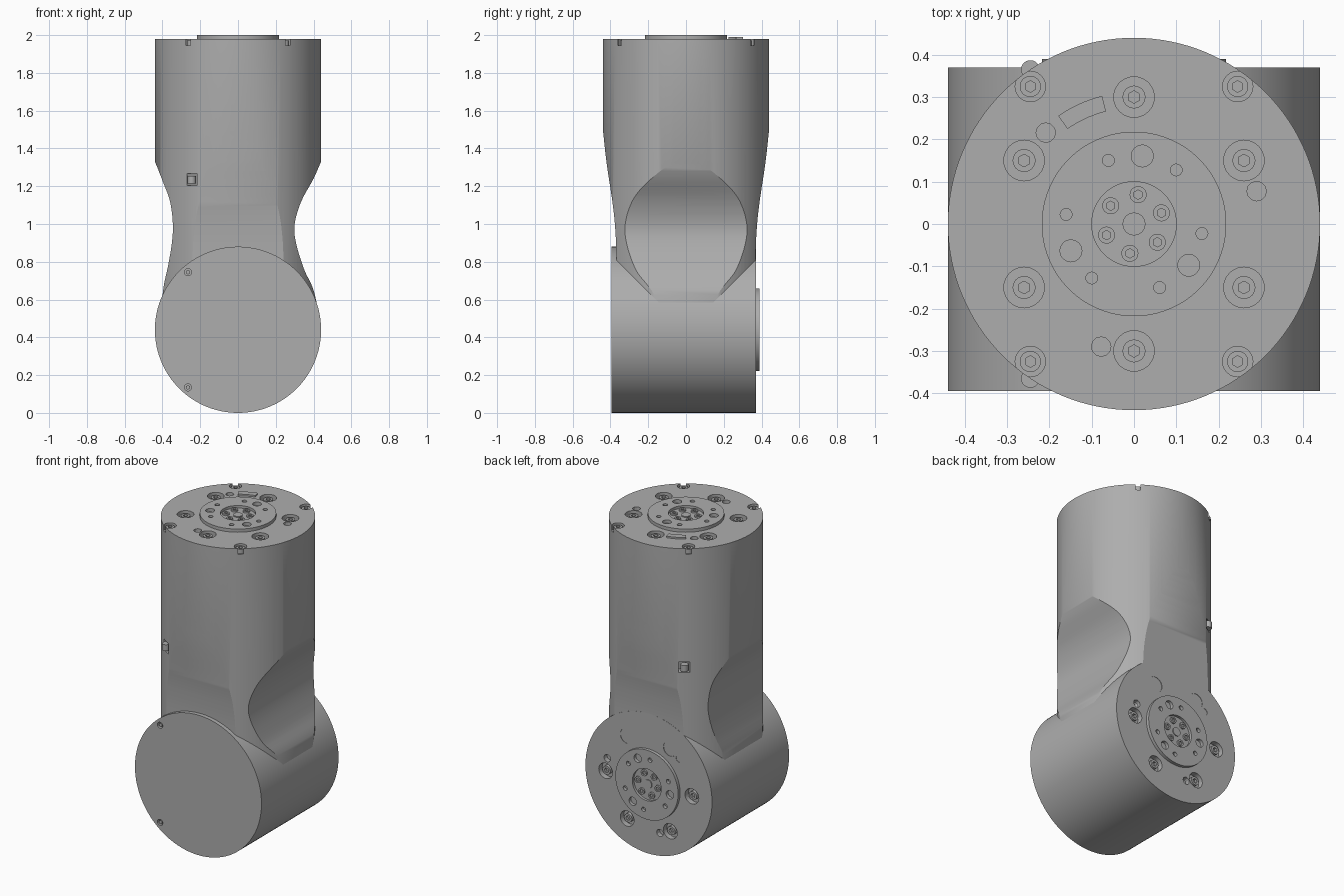
import bpy, bmesh
from math import radians, cos, sin, pi
from mathutils import Matrix, Vector

if "Cube" in bpy.data.objects:
    bpy.data.objects.remove(bpy.data.objects["Cube"], do_unlink=True)

grey = bpy.data.materials.new("machined grey")
grey.use_nodes = True
COLOUR = (0.42, 0.42, 0.42, 1)
grey.diffuse_color = COLOUR
grey.node_tree.nodes["Principled BSDF"].inputs["Base Color"].default_value = COLOUR


def make(name, bm):
    bmesh.ops.recalc_face_normals(bm, faces=bm.faces[:])
    mesh = bpy.data.meshes.new(name)
    bm.to_mesh(mesh)
    bm.free()
    mesh.materials.append(grey)
    ob = bpy.data.objects.new(name, mesh)
    bpy.context.collection.objects.link(ob)
    return ob


def add_cyl(bm, r, z0, z1, x=0, y=0, seg=24, frame=Matrix()):
    bmesh.ops.create_cone(bm, cap_ends=True, segments=seg, radius1=r, radius2=r, depth=z1 - z0,
                          matrix=frame @ Matrix.Translation((x, y, (z0 + z1) / 2)))


def cylinder(name, *args, **kw):
    bm = bmesh.new()
    add_cyl(bm, *args, **kw)
    return make(name, bm)


def extrude(name, outline, direction):
    """Extrude a closed outline symmetrically along a direction."""
    bm = bmesh.new()
    step = Vector(direction)
    face = bm.faces.new([bm.verts.new(Vector(p) - step) for p in outline])
    new = bmesh.ops.extrude_face_region(bm, geom=[face])["geom"]
    bmesh.ops.translate(bm, vec=step * 2, verts=[v for v in new if isinstance(v, bmesh.types.BMVert)])
    return make(name, bm)


def boolean(ob, tool, operation):
    """Apply a boolean and discard the tool."""
    tool.hide_render = True
    mod = ob.modifiers.new("cut", 'BOOLEAN')
    mod.operation, mod.object, mod.solver = operation, tool, 'EXACT'
    bpy.context.view_layer.objects.active = ob
    bpy.ops.object.modifier_apply(modifier=mod.name)
    bpy.data.objects.remove(tool, do_unlink=True)


def smooth(ob):
    bpy.ops.object.select_all(action='DESELECT')
    ob.select_set(True)
    bpy.context.view_layer.objects.active = ob
    bpy.ops.object.shade_smooth_by_angle(angle=radians(28))


def curve(points, steps=5):
    """Smooth path through (offset, height) points."""
    out = []
    for i in range(len(points) - 1):
        a, b, c, d = (Vector(points[max(0, min(len(points) - 1, i + k))]) for k in (-1, 0, 1, 2))
        for s in range(steps):
            t = s / steps
            out.append(b + (c - a) * t / 2 + (a * 2 - b * 5 + c * 4 - d) * t * t / 2
                       + (b * 3 - a - c * 3 + d) * t ** 3 / 2)
    return out + [Vector(points[-1])]


R = 0.44
TOP = Matrix.Translation((0, 0, 1.98))
# Back face frame: local z points along +y
BACK = Matrix(((-1, 0, 0, 0), (0, 0, 1, 0.37), (0, 1, 0, R), (0, 0, 0, 1))) @ Matrix.Rotation(radians(30), 4, 'Z')
FRONT = Matrix(((1, 0, 0, 0), (0, 0, -1, -0.395), (0, 1, 0, R), (0, 0, 0, 1)))

# Upright body with a waisted neck
body = cylinder("upright_body", R, 0.5, 1.98, seg=128)
right = curve([(0.46, 1.36), (0.44, 1.33), (0.40, 1.24), (0.335, 1.12), (0.30, 1.0), (0.307, 0.9),
               (0.35, 0.76), (0.40, 0.65), (0.43, 0.5), (0.44, 0.4)])
left = curve([(-0.46, 1.36), (-0.44, 1.33), (-0.40, 1.23), (-0.36, 1.12), (-0.345, 1.0), (-0.35, 0.9),
              (-0.37, 0.78), (-0.395, 0.66), (-0.41, 0.5), (-0.42, 0.4)])
side = [(0.46, 2.1)] + [tuple(p) for p in right] + [tuple(p) for p in reversed(left)] + [(-0.46, 2.1)]
boolean(body, extrude("side_profile", [(x, 0, z) for x, z in side], (0, 1, 0)), 'INTERSECT')
flank = curve([(0.45, 1.58), (0.438, 1.48), (0.42, 1.32), (0.39, 1.12), (0.375, 0.98), (0.368, 0.8), (0.368, 0.4)])
flat = [(0.45, 2.1)] + [tuple(p) for p in flank]
flat += [(-y, z) for y, z in reversed(flat)]
boolean(body, extrude("flank_profile", [(0, y, z) for y, z in flat], (1, 0, 0)), 'INTERSECT')

# Small latch pockets at the left corners of the neck
for sy in (-1, 1):
    spot = Matrix.Translation((-0.245, sy * 0.365, 1.235)) @ Matrix.Rotation(-sy * radians(33), 4, 'Z')
    bm = bmesh.new()
    bmesh.ops.create_cube(bm, size=1, matrix=spot @ Matrix.Diagonal((0.11, 0.06, 0.065, 1)))
    boolean(body, make("pocket_cutter", bm), 'DIFFERENCE')
    smooth(cylinder("pocket_screw", 0.022, -0.02, 0.02, frame=spot))

# Cross barrel
barrel = cylinder("cross_barrel", R, -0.765, 0, seg=128, frame=BACK)


def polar(r, deg):
    return r * cos(radians(deg)), r * sin(radians(deg))


def joint_face(label, host, frame, corners):
    """Bolt circle, raised flange and centre hub on a joint face."""
    holes, heads, sockets = bmesh.new(), bmesh.new(), bmesh.new()
    spots = [(polar(0.3, 30 + 60 * i), 0.048, 0.027) for i in range(6)]
    if corners:
        spots += [((sx * 0.245, sy * 0.325), 0.036, 0.025) for sx in (-1, 1) for sy in (-1, 1)]
    for (x, y), bore, head in spots:
        add_cyl(holes, bore, -0.035, 0.03, x, y, frame=frame)
        add_cyl(heads, head, -0.045, -0.008, x, y, frame=frame)
        add_cyl(sockets, head * 0.55, -0.025, 0.03, x, y, 6, frame)
    for deg in (15, 134, 255):
        add_cyl(holes, 0.023, -0.03, 0.03, *polar(0.3, deg), 12, frame)
    boolean(host, make("hole_cutter", holes), 'DIFFERENCE')

    # Raised flange with a sunken hub and three groups of holes
    flange = cylinder(label + "_flange", 0.218, -0.01, 0.02, seg=96, frame=frame)
    cuts = bmesh.new()
    add_cyl(cuts, 0.1, 0.004, 0.04, seg=64, frame=frame)
    for i in range(3):
        for deg, r in ((83, 0.026), (52, 0.014), (112, 0.014)):
            add_cyl(cuts, r, -0.005, 0.04, *polar(0.162, deg + 120 * i), 16, frame)
    boolean(flange, make("flange_cutter", cuts), 'DIFFERENCE')
    smooth(flange)

    # Hub screws and centre pin
    for i in range(6):
        x, y = polar(0.07, 22 + 60 * i)
        add_cyl(heads, 0.02, 0, 0.014, x, y, frame=frame)
        add_cyl(sockets, 0.011, 0.006, 0.04, x, y, 6, frame)
    add_cyl(heads, 0.027, 0, 0.01, frame=frame)
    bolts = make(label + "_bolts", heads)
    boolean(bolts, make("socket_cutter", sockets), 'DIFFERENCE')
    smooth(bolts)


joint_face("top", body, TOP, True)
joint_face("back", barrel, BACK, False)

# Curved index key on the top face
arc = [polar(r, d) for r, degs in ((0.312, range(104, 126, 3)), (0.274, range(125, 103, -3))) for d in degs]
extrude("index_key", [(x, y, 1.983) for x, y in arc], (0, 0, 0.007))

# Two cover screws on the plain front cap
holes = bmesh.new()
for z in (-0.305, 0.305):
    add_cyl(holes, 0.019, -0.02, 0.03, -0.265, z, 16, FRONT)
    smooth(cylinder("cover_screw", 0.012, -0.025, -0.004, -0.265, z, 6, FRONT))
boolean(barrel, make("screw_cutter", holes), 'DIFFERENCE')

smooth(body)
smooth(barrel)
